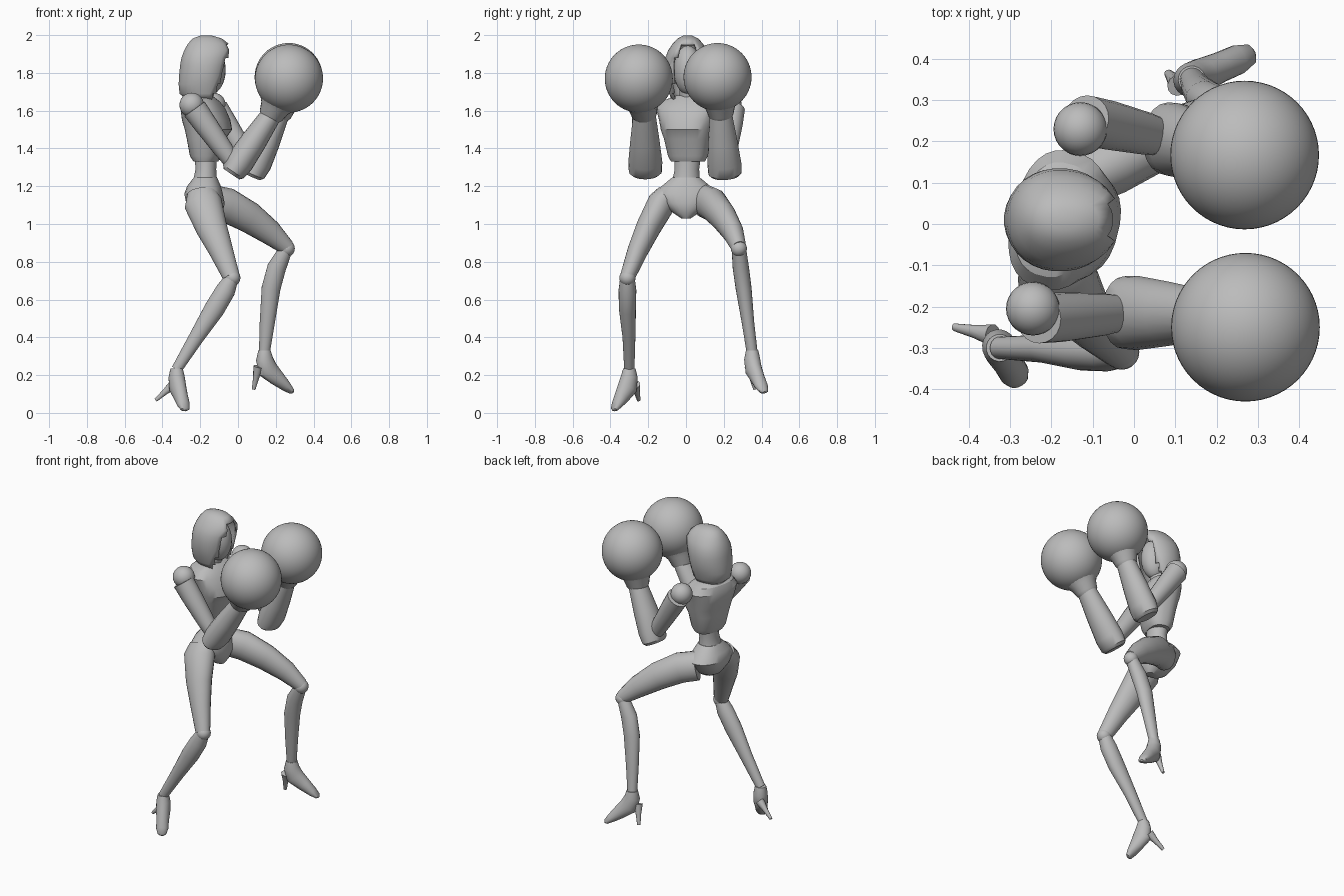
import bpy, bmesh, math
from mathutils import Vector

cube = bpy.data.objects.get("Cube")
if cube:
    bpy.data.objects.remove(cube)

grey = bpy.data.materials.new("plain grey")
grey.use_nodes = True
grey.diffuse_color = (0.5, 0.5, 0.5, 1)
grey.node_tree.nodes["Principled BSDF"].inputs["Base Color"].default_value = (0.5, 0.5, 0.5, 1)


def finish(name, bm, angle=35):
    bmesh.ops.recalc_face_normals(bm, faces=bm.faces)
    mesh = bpy.data.meshes.new(name)
    bm.to_mesh(mesh)
    bm.free()
    mesh.materials.append(grey)
    ob = bpy.data.objects.new(name, mesh)
    bpy.context.collection.objects.link(ob)
    bpy.ops.object.select_all(action='DESELECT')
    ob.select_set(True)
    bpy.context.view_layer.objects.active = ob
    bpy.ops.object.shade_smooth_by_angle(angle=math.radians(angle))
    return ob


def skin(bm, rings, caps=True):
    """Bridge successive rings of points with quads."""
    loops = [[bm.verts.new(p) for p in ring] for ring in rings]
    n = len(loops[0])
    for a, b in zip(loops, loops[1:]):
        for i in range(n):
            j = (i + 1) % n
            bm.faces.new((a[i], a[j], b[j], b[i]))
    if caps:
        bm.faces.new(loops[0])
        bm.faces.new(loops[-1])


def limb(name, stations, side=(0, 1, 0), n=20):
    """Loft ellipses along a path; station = x, y, z, side radius, depth radius."""
    pts = [Vector(s[:3]) for s in stations]
    rings = []
    for i, s in enumerate(stations):
        t = (pts[min(i + 1, len(pts) - 1)] - pts[max(i - 1, 0)]).normalized()
        u = Vector(side)
        u = (u - t * t.dot(u)).normalized()
        v = t.cross(u)
        rings.append([pts[i] + u * s[3] * math.cos(k * math.tau / n)
                      + v * s[4] * math.sin(k * math.tau / n) for k in range(n)])
    bm = bmesh.new()
    skin(bm, rings)
    return finish(name, bm)


def body(name, rows, yaw=0, power=1.0, n=28, caps=True):
    """Stack of level rings; row = x, y, z, front depth, back depth, half width."""
    c, s = math.cos(yaw), math.sin(yaw)
    rings = []
    for x, y, z, front, back, wide in rows:
        ring = []
        for k in range(n):
            ca, sa = math.cos((k + .5) * math.tau / n), math.sin((k + .5) * math.tau / n)
            px = math.copysign(abs(ca) ** power, ca) * (front if ca > 0 else back)
            py = math.copysign(abs(sa) ** power, sa) * wide
            ring.append(Vector((x + c * px - s * py, y + s * px + c * py, z)))
        rings.append(ring)
    bm = bmesh.new()
    skin(bm, rings, caps)
    return bm


def ball(name, centre, radius, scale=(1, 1, 1), seg=40):
    bm = bmesh.new()
    bmesh.ops.create_uvsphere(bm, u_segments=seg, v_segments=seg // 2, radius=radius)
    for v in bm.verts:
        v.co = Vector(a * b for a, b in zip(v.co, scale)) + Vector(centre)
    return finish(name, bm)


YAW = math.radians(-14)

# Torso, waist and pelvis
finish("chest", body("chest", [
    (-.17, .01, 1.33, .06, .06, .09), (-.17, .01, 1.36, .08, .08, .105),
    (-.175, .01, 1.45, .105, .09, .125), (-.175, .01, 1.50, .14, .10, .14),
    (-.18, .01, 1.55, .135, .11, .15), (-.185, .01, 1.61, .11, .11, .17),
    (-.19, .01, 1.65, .085, .09, .14), (-.19, .01, 1.68, .05, .055, .06)], YAW, .8), 28)
finish("waist", body("waist", [
    (-.175, .0, 1.16, .075, .08, .085), (-.175, .0, 1.22, .065, .065, .075),
    (-.17, .005, 1.29, .055, .055, .065), (-.17, .01, 1.36, .06, .06, .07)]))
finish("pelvis", body("pelvis", [
    (-.14, .0, 1.03, .04, .05, .025), (-.15, .0, 1.06, .07, .09, .07),
    (-.16, .0, 1.11, .09, .115, .13), (-.17, .0, 1.16, .09, .115, .165),
    (-.175, .0, 1.20, .085, .095, .13), (-.175, .0, 1.245, .065, .06, .075)], 0, .9))

# Neck, face and hood with an open front
limb("neck", [(-.19, .01, 1.64, .045, .05), (-.16, .01, 1.76, .045, .05)], n=16)
ball("face", (-.15, .01, 1.815), .1, (.85, .75, 1.3), 24)
hood = body("hood", [
    (-.18, .01, 1.655, .085, .09, .085), (-.18, .01, 1.69, .10, .13, .10),
    (-.18, .01, 1.74, .11, .135, .115), (-.18, .01, 1.79, .12, .132, .125),
    (-.18, .01, 1.84, .135, .127, .125), (-.18, .01, 1.88, .145, .12, .12),
    (-.175, .01, 1.92, .145, .11, .105), (-.17, .01, 1.955, .12, .095, .08),
    (-.17, .01, 1.982, .085, .07, .055), (-.17, .01, 1.997, .035, .03, .025)], 0, .95, 32)
opening = []
for f in hood.faces:
    c = f.calc_center_median()
    across = abs(c.y - .01)
    if c.x > -.14 and c.z < 1.94 and across < .085 - max(0, c.z - 1.86) * .6:
        opening.append(f)
    elif len(f.verts) > 4 and c.z < 1.7:
        opening.append(f)
bmesh.ops.delete(hood, geom=opening, context='FACES')
hood = finish("hood", hood, 50)
shell = hood.modifiers.new("cloth thickness", 'SOLIDIFY')
shell.thickness = .014
shell.offset = -1

# Arms: shoulder ball, upper arm, flared forearm, wrist collar, round glove
arms = {
    "right": [(-.245, -.205, 1.63), (-.01, -.215, 1.30), (.175, -.22, 1.575), (.27, -.25, 1.77)],
    "left": [(-.13, .23, 1.63), (.09, .205, 1.29), (.215, .185, 1.575), (.268, .167, 1.778)],
}
for label, joints in arms.items():
    shoulder, elbow, wrist, glove = map(Vector, joints)
    out = Vector((0, math.copysign(.025, shoulder.y), 0))
    ball(label + "_shoulder", shoulder, .065, seg=28)

    def along(a, b, t, w, d):
        return (*a.lerp(b, t), w, d)

    top = shoulder + out
    limb(label + "_upper_arm", [along(top, elbow, .06, .06, .066), along(top, elbow, .3, .06, .062),
                                along(top, elbow, .7, .052, .052), along(top, elbow, 1, .04, .04)])
    limb(label + "_forearm", [along(elbow, wrist, -.13, .072, .05), along(elbow, wrist, -.08, .088, .065),
                              along(elbow, wrist, .1, .09, .075), along(elbow, wrist, .5, .078, .069),
                              along(elbow, wrist, 1, .06, .055)])
    limb(label + "_glove_cuff", [along(wrist, glove, -.1, .05, .05), along(wrist, glove, 0, .066, .066),
                                 along(wrist, glove, .2, .078, .078), along(wrist, glove, .4, .11, .11)])
    ball(label + "_glove", glove, .18, seg=56)

# Legs: thigh, knee joint and shin
limb("right_thigh", [(-.19, -.095, 1.16, .06, .08), (-.185, -.13, 1.11, .075, .1),
                     (-.14, -.2, .98, .066, .083), (-.09, -.255, .86, .055, .064),
                     (-.035, -.31, .72, .04, .045)])
limb("left_thigh", [(-.15, .1, 1.12, .07, .09), (-.06, .145, 1.1, .078, .092),
                    (.06, .2, 1.035, .068, .083), (.17, .25, .955, .056, .066),
                    (.26, .28, .875, .04, .042)])
ball("right_knee", (-.03, -.31, .715), .043, seg=20)
ball("left_knee", (.258, .28, .87), .043, seg=20)
limb("right_shin", [(-.03, -.31, .72, .038, .035), (-.065, -.31, .65, .047, .052),
                    (-.125, -.31, .55, .045, .054), (-.22, -.302, .4, .034, .04),
                    (-.325, -.30, .23, .027, .028)])
limb("left_shin", [(.255, .28, .87, .038, .035), (.205, .29, .77, .043, .05),
                   (.175, .305, .66, .042, .05), (.155, .328, .48, .033, .04),
                   (.14, .35, .32, .029, .029)])


def shoe(label, ankle, toe, heel):
    """High-heeled boot foot between an ankle, a toe tip and a heel tip."""
    ankle, toe, heel = Vector(ankle), Vector(toe), Vector(heel)
    aim = Vector((toe.x - ankle.x, toe.y - ankle.y, 0)).normalized()
    side = (-aim.y, aim.x, 0)
    instep = ankle - Vector((0, 0, .085))
    limb(label + "_shoe", [(*ankle, .033, .033), (*(ankle - Vector((0, 0, .045))), .042, .046),
                           (*instep.lerp(toe, .12), .042, .055), (*instep.lerp(toe, .45), .037, .042),
                           (*instep.lerp(toe, .75), .036, .028), (*instep.lerp(toe, .95), .025, .016),
                           (*toe, .01, .006)], side)
    root = instep - aim * .035
    limb(label + "_heel", [(*root, .026, .028), (*root.lerp(heel, .45), .016, .017),
                           (*heel, .009, .01)], side, 12)


shoe("right", (-.325, -.30, .235), (-.277, -.385, .012), (-.435, -.25, .068))
shoe("left", (.14, .35, .33), (.29, .415, .108), (.083, .365, .125))
